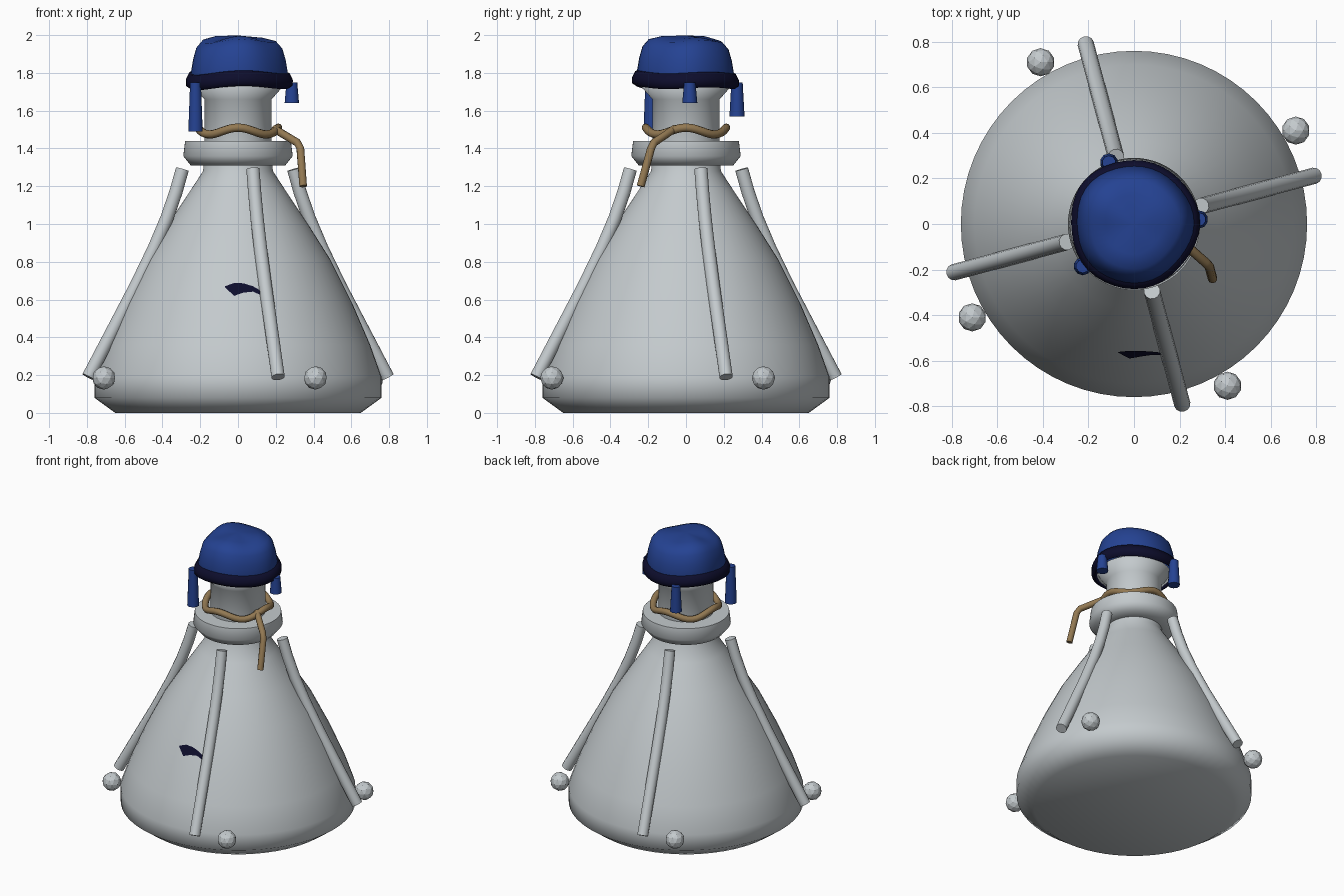
import bpy, bmesh, math
from mathutils import Vector

cube = bpy.data.objects.get("Cube")
if cube:
    bpy.data.objects.remove(cube, do_unlink=True)


def material(name, rgb):
    m = bpy.data.materials.new(name)
    m.use_nodes = True
    m.diffuse_color = (*rgb, 1)
    m.node_tree.nodes["Principled BSDF"].inputs["Base Color"].default_value = (*rgb, 1)
    return m


GREY = material("pale grey", (0.55, 0.59, 0.61))
BLUE = material("cloth blue", (0.018, 0.055, 0.29))
NAVY = material("dark navy", (0.004, 0.004, 0.025))
TAN = material("rope tan", (0.29, 0.19, 0.085))


def finish(name, bm, mat, angle=None):
    """Turn a bmesh into an object; angle keeps sharper edges hard."""
    bmesh.ops.recalc_face_normals(bm, faces=bm.faces)
    me = bpy.data.meshes.new(name)
    bm.to_mesh(me)
    bm.free()
    me.materials.append(mat)
    ob = bpy.data.objects.new(name, me)
    bpy.context.collection.objects.link(ob)
    if angle:
        bpy.ops.object.select_all(action='DESELECT')
        ob.select_set(True)
        bpy.context.view_layer.objects.active = ob
        bpy.ops.object.shade_smooth_by_angle(angle=math.radians(angle))
    return ob


def lathe(name, profile, mat, seg=64, closed=False, wobble=None, angle=180):
    """Revolve (radius, height) points; wobble shifts each point for cloth."""
    bm = bmesh.new()
    rings = []
    for r, z in profile:
        if r == 0:
            rings.append([bm.verts.new((0, 0, z))] * seg)
            continue
        ring = []
        for i in range(seg):
            a = math.tau * i / seg
            dr, dz = wobble(a, z) if wobble else (0, 0)
            ring.append(bm.verts.new(((r + dr) * math.cos(a), (r + dr) * math.sin(a), z + dz)))
        rings.append(ring)
    pairs = list(zip(rings, rings[1:]))
    if closed:
        pairs.append((rings[-1], rings[0]))
    for lo, hi in pairs:
        for i in range(seg):
            j = (i + 1) % seg
            corners = list(dict.fromkeys((lo[i], lo[j], hi[j], hi[i])))
            bm.faces.new(corners)
    return finish(name, bm, mat, angle)


def tube(name, points, radius, mat, sides=12, cyclic=False):
    """Round tube swept along a path."""
    pts = [Vector(p) for p in points]
    n = len(pts)
    bm = bmesh.new()
    rings = []
    for k, p in enumerate(pts):
        if cyclic:
            t = pts[(k + 1) % n] - pts[k - 1]
        else:
            t = pts[min(k + 1, n - 1)] - pts[max(k - 1, 0)]
        t.normalize()
        ref = Vector((0, 0, 1)) if cyclic else Vector((-p.y, p.x, 0))
        u = (ref - t * ref.dot(t)).normalized()
        v = t.cross(u)
        rings.append([bm.verts.new(p + radius * (u * math.cos(math.tau * i / sides)
                      + v * math.sin(math.tau * i / sides))) for i in range(sides)])
    for k in range(n if cyclic else n - 1):
        a, b = rings[k], rings[(k + 1) % n]
        for i in range(sides):
            j = (i + 1) % sides
            bm.faces.new((a[i], a[j], b[j], b[i]))
    if not cyclic:
        bm.faces.new(rings[0])
        bm.faces.new(rings[-1])
    return finish(name, bm, mat, 50)


# Flask body with neck and flared lip
CONE = [(0.76, 0.19), (0.70, 0.36), (0.605, 0.58), (0.49, 0.81),
        (0.37, 1.0), (0.25, 1.18), (0.185, 1.28)]
lathe("flask_body", [(0, 0), (0.65, 0), (0.76, 0.08)] + CONE
      + [(0.178, 1.34), (0.178, 1.66), (0.24, 1.73), (0.2, 1.76), (0, 1.76)], GREY)

# Collar around the neck
lathe("neck_collar", [(0.17, 1.31), (0.25, 1.31), (0.29, 1.36), (0.28, 1.44),
                      (0.17, 1.44)], GREY, closed=True, angle=60)


# Cloth cap and its dark rolled hem
def cloth(a, z):
    return (0.005 * math.sin(3 * a + 1) + 0.003 * math.cos(5 * a),
            0.008 * math.sin(3 * a) + 0.005 * math.cos(2 * a + 2))


lathe("cloth_cap", [(0.25, 1.75), (0.257, 1.80), (0.245, 1.87), (0.228, 1.93), (0.195, 1.968),
                    (0.13, 1.984), (0, 1.998)], BLUE, seg=40, wobble=cloth)
lathe("cap_hem", [(0.235, 1.74), (0.26, 1.72), (0.282, 1.735), (0.283, 1.765), (0.266, 1.80),
                  (0.245, 1.805)], NAVY, seg=40, closed=True, wobble=cloth, angle=70)

# Cloth strips hanging below the hem
for label, x, y, low in (("left", 0.285, 0.02, 1.64), ("right", -0.225, -0.185, 1.49),
                         ("back", -0.11, 0.27, 1.57)):
    bm = bmesh.new()
    bmesh.ops.create_cone(bm, cap_ends=True, segments=10, radius1=0.04, radius2=0.03,
                          depth=1.75 - low)
    bmesh.ops.translate(bm, verts=bm.verts, vec=(x, y, (1.75 + low) / 2))
    finish(label + "_cloth_strip", bm, BLUE, 40)

# Wavy rope loop with a loose tail
loop = []
for i in range(48):
    a = math.tau * i / 48
    loop.append((0.213 * math.cos(a), 0.213 * math.sin(a), 1.492 + 0.018 * math.cos(4 * a)))
tube("rope_loop", loop, 0.022, TAN, 10, True)
tube("rope_tail", [(0.19, -0.06, 1.505), (0.315, -0.17, 1.43), (0.33, -0.185, 1.40),
                   (0.345, -0.24, 1.2)], 0.021, TAN, 10)

# Four bent rods and four beads around the body
ROD = [(0.305, 1.29), (0.34, 1.17), (0.39, 1.03), (0.46, 0.87), (0.56, 0.67), (0.82, 0.19)]
for k, side in enumerate(("left", "back", "right", "front")):
    a = math.radians(15 + 90 * k)
    tube(side + "_rod", [(r * math.cos(a), r * math.sin(a), z) for r, z in ROD], 0.036, GREY)
    b = math.radians(30 + 90 * k)
    bm = bmesh.new()
    bmesh.ops.create_icosphere(bm, subdivisions=2, radius=0.062)
    bmesh.ops.translate(bm, verts=bm.verts,
                        vec=(0.82 * math.cos(b), 0.82 * math.sin(b), 0.185))
    finish(side + "_bead", bm, GREY)


# Thin dark mark lying on the front of the cone
def on_cone(x, z):
    for (r0, z0), (r1, z1) in zip(CONE, CONE[1:]):
        if z0 <= z <= z1:
            r = r0 + (r1 - r0) * (z - z0) / (z1 - z0) + 0.006
            return (x, -math.sqrt(r * r - x * x), z)


bm = bmesh.new()
columns = [(-0.07, 0.665, 0.67), (-0.02, 0.62, 0.688), (0.03, 0.637, 0.686),
           (0.08, 0.642, 0.67), (0.14, 0.615, 0.635)]
strip = [[bm.verts.new(on_cone(x, lo + (hi - lo) * t / 2)) for t in range(3)]
         for x, lo, hi in columns]
for a, b in zip(strip, strip[1:]):
    for t in range(2):
        bm.faces.new((a[t], b[t], b[t + 1], a[t + 1]))
finish("front_mark", bm, NAVY, 60)
